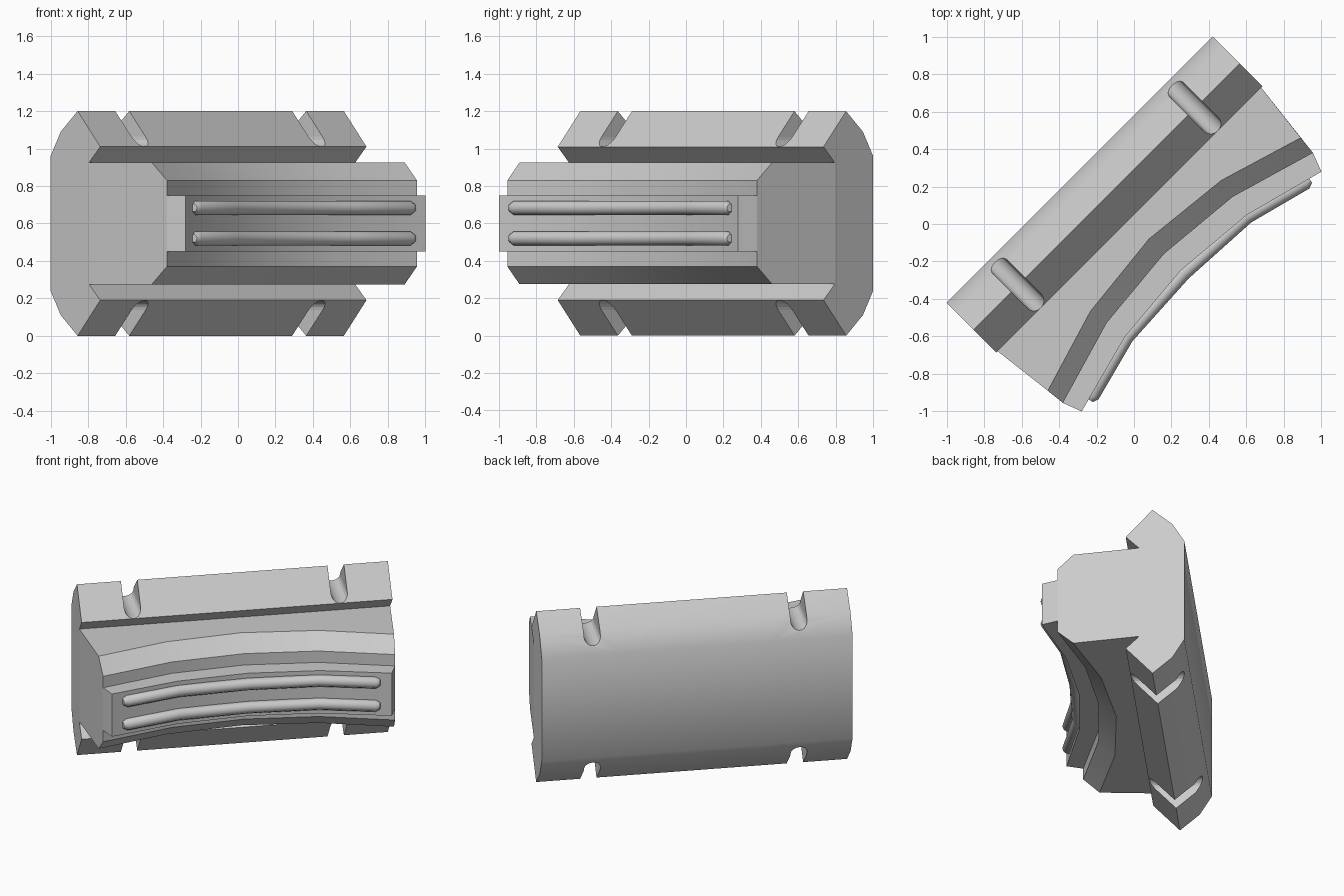
import bpy, bmesh, math
from mathutils import Vector

if "Cube" in bpy.data.objects:
    bpy.data.objects.remove(bpy.data.objects["Cube"])

S = math.sqrt(0.5)
MID = 0.6                      # height of the mirror plane
U_END, U_MID = 1.005, 0.495


def world(u, v, z):
    """u runs along the part, v points out of its curved front."""
    return Vector(((u + v) * S, (u - v) * S, z))


def new_object(name, bm):
    bmesh.ops.recalc_face_normals(bm, faces=bm.faces)
    me = bpy.data.meshes.new(name)
    bm.to_mesh(me)
    bm.free()
    ob = bpy.data.objects.new(name, me)
    bpy.context.collection.objects.link(ob)
    return ob


def activate(ob):
    bpy.ops.object.select_all(action='DESELECT')
    ob.select_set(True)
    bpy.context.view_layer.objects.active = ob


# Upper half of the section: height above mid, (end u, v), (quarter u, v), centre v
HALF = [
    (0.36, (U_END, -0.41), (U_MID, -0.41), -0.41),
    (0.49, (U_END, -0.333), (U_MID, -0.333), -0.333),
    (0.60, (U_END, -0.206), (U_MID, -0.206), -0.206),
    (0.41, (U_END, -0.035), (U_MID, -0.035), -0.035),
    (0.325, (U_END, -0.12), (U_MID, -0.12), -0.12),
    (0.325, (0.955, 0.304), (U_MID, 0.165), 0.113),
    (0.23, (0.944, 0.407), (0.475, 0.27), 0.226),
    (0.15, (0.944, 0.407), (0.475, 0.27), 0.226),
    (0.15, (0.905, 0.51), (0.46, 0.392), 0.352),
]
SECTION = HALF + [(-h, e, q, c) for h, e, q, c in reversed(HALF)]
N = len(SECTION)

# Main body: flanged back, curved stepped front
bm = bmesh.new()
rings = []
for i in range(5):
    ring = []
    for h, end, quarter, centre in SECTION:
        u, v = (end, quarter, (0, centre), quarter, end)[i]
        ring.append(bm.verts.new(world(-u if i < 2 else u, v, MID + h)))
    rings.append(ring)
for a, b in zip(rings, rings[1:]):
    for j in range(N):
        k = (j + 1) % N
        bm.faces.new((a[j], a[k], b[k], b[j]))
for r in (rings[0], rings[-1]):
    bm.faces.new(r[:5] + r[N - 5:])                  # flange end
    bm.faces.new(r[4:8] + r[N - 8:N - 4])            # body end
    bm.faces.new(r[7:N - 7])                         # front block end
body = new_object("curved_body", bm)

# Round-bottomed grooves across both flange crests
bm = bmesh.new()
R = 0.053
outline = [(-R, 0.8), (R, 0.8)] + [
    (R * math.cos(t), 0.463 - R * math.sin(t))
    for t in [math.pi * k / 10 for k in range(11)]]
for u0 in (-0.668, 0.668):
    for side in (-1, 1):
        near, far = [[bm.verts.new(world(u0 + du, v, MID + side * h))
                      for du, h in outline] for v in (-0.6, 0.15)]
        bm.faces.new(near)
        bm.faces.new(far)
        for j in range(len(outline)):
            k = (j + 1) % len(outline)
            bm.faces.new((near[j], near[k], far[k], far[j]))
cutter = new_object("groove_cutter", bm)
cutter.hide_render = True
mod = body.modifiers.new("grooves", 'BOOLEAN')
mod.operation = 'DIFFERENCE'
mod.solver = 'EXACT'
mod.object = cutter
activate(body)
bpy.ops.object.modifier_apply(modifier=mod.name)
bpy.data.objects.remove(cutter)
bpy.ops.object.shade_smooth_by_angle(angle=math.radians(35))
axis = Vector((S, S, 0))
for p in body.data.polygons:
    if abs(p.normal.dot(axis)) > 0.85:
        p.use_smooth = False

# Two bent rods along the front block
path = [(0.832, 0.497, 0.55), (0.805, 0.49, 1), (0.455, 0.398, 1)]
path = ([(-u, v, r) for u, v, r in path] + [(0, 0.373, 1)] + path[::-1])
for name, z in (("lower_rod", 0.52), ("upper_rod", 0.683)):
    cu = bpy.data.curves.new(name, 'CURVE')
    cu.dimensions = '3D'
    cu.bevel_depth = 0.039
    cu.bevel_resolution = 3
    cu.use_fill_caps = True
    sp = cu.splines.new('POLY')
    sp.points.add(len(path) - 1)
    for pt, (u, v, r) in zip(sp.points, path):
        pt.co = (*world(u, v, z), 1)
        pt.radius = r
    rod = bpy.data.objects.new(name, cu)
    bpy.context.collection.objects.link(rod)
    activate(rod)
    bpy.ops.object.convert(target='MESH')
    bpy.ops.object.shade_smooth_by_angle(angle=math.radians(40))
